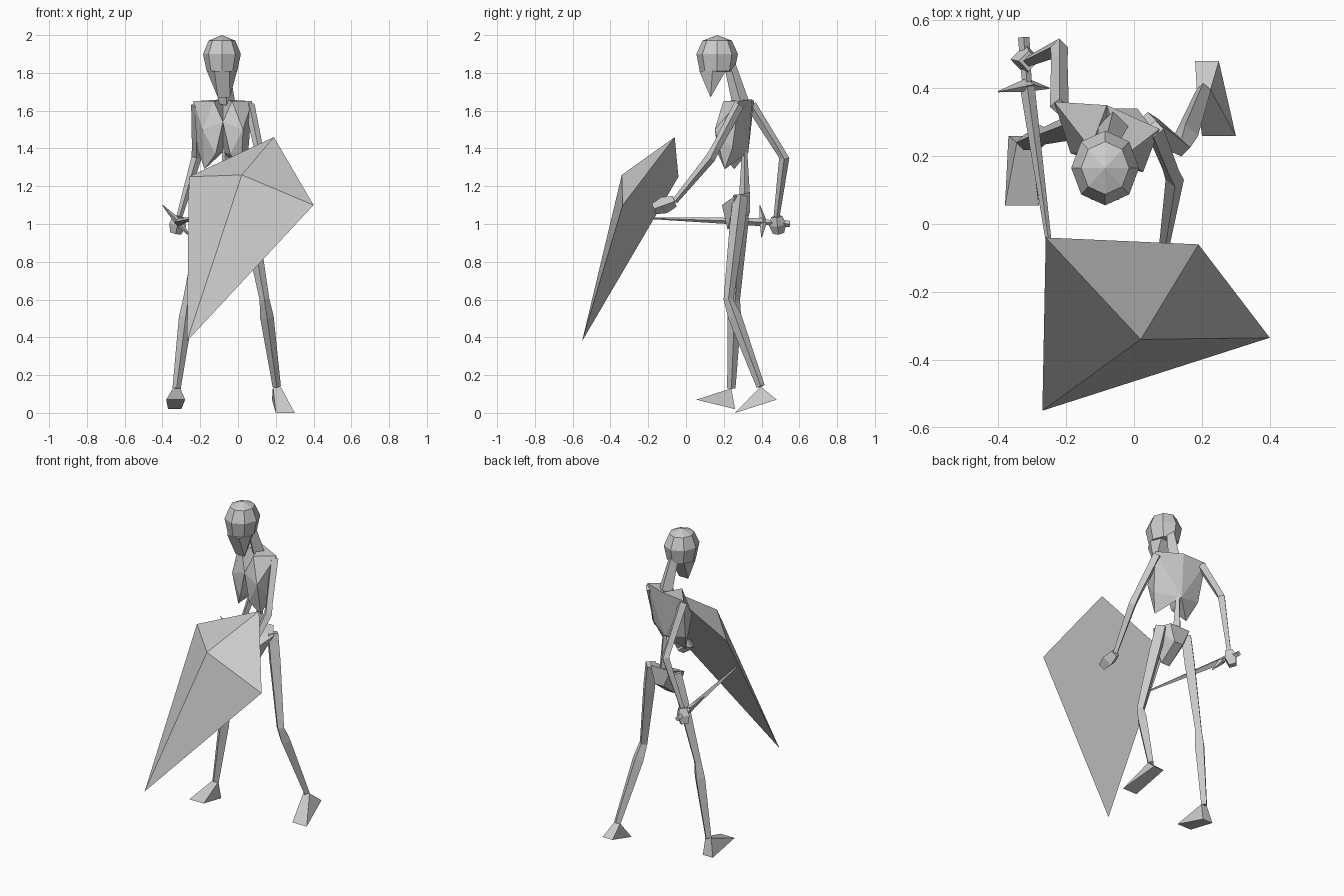
import bpy
import bmesh
from mathutils import Vector

cube = bpy.data.objects.get("Cube")
if cube:
    bpy.data.objects.remove(cube, do_unlink=True)

grey = bpy.data.materials.new("bone_grey")
grey.use_nodes = True
tone = (0.6, 0.6, 0.6, 1)
grey.diffuse_color = tone
grey.node_tree.nodes["Principled BSDF"].inputs["Base Color"].default_value = tone


def finish(name, bm):
    """Turn a bmesh into a flat-shaded grey object."""
    bmesh.ops.recalc_face_normals(bm, faces=bm.faces)
    mesh = bpy.data.meshes.new(name)
    bm.to_mesh(mesh)
    bm.free()
    mesh.materials.append(grey)
    part = bpy.data.objects.new(name, mesh)
    bpy.context.collection.objects.link(part)


def hull(name, points):
    """Faceted solid wrapped around a few corner points."""
    bm = bmesh.new()
    for point in points:
        bm.verts.new(point)
    result = bmesh.ops.convex_hull(bm, input=bm.verts)
    inside = [item for item in result["geom_interior"]
              if isinstance(item, bmesh.types.BMVert)]
    bmesh.ops.delete(bm, geom=inside, context="VERTS")
    finish(name, bm)


def wedge(name, bars):
    """Solid wrapped around crosswise bars, each a centre and a half width."""
    cross = Vector((1, 0, 0))
    hull(name, [Vector(centre) + cross * half * sign
                for centre, half in bars for sign in (-1, 1)])


def limb(name, joints, widths):
    """Four-sided bone through the joints, with a half width at each."""
    bm = bmesh.new()
    points = [Vector(joint) for joint in joints]
    last = len(points) - 1
    rings = []
    for index, (point, width) in enumerate(zip(points, widths)):
        before, after = points[max(index - 1, 0)], points[min(index + 1, last)]
        axis = (after - before).normalized()
        steep = abs(axis.y) < 0.8
        guide = Vector((0, 1, 0)) if steep else Vector((0, 0, 1))
        side = axis.cross(guide).normalized() * width
        depth = side.cross(axis)
        rings.append([bm.verts.new(point + offset)
                      for offset in (side, depth, -side, -depth)])
    for lower, upper in zip(rings, rings[1:]):
        for k in range(4):
            bm.faces.new((lower[k - 1], lower[k], upper[k], upper[k - 1]))
    bm.faces.new(rings[0])
    bm.faces.new(rings[-1])
    finish(name, bm)


def leg(side, hip, knee, ankle, heel, toe):
    """Thigh, knee, calf and a wedge-shaped foot."""
    hip, knee, ankle = Vector(hip), Vector(knee), Vector(ankle)
    thigh = hip.lerp(knee, 0.3)
    calf = knee.lerp(ankle, 0.2)
    limb(side + "_leg", (hip, thigh, knee, calf, ankle),
         (0.04, 0.04, 0.026, 0.036, 0.022))
    wedge(side + "_foot", ((ankle, 0.02), (heel, 0.035), (toe, 0.05)))


def arm(side, shoulder, elbow, wrist, fingers):
    """Upper arm, knobbly elbow, forearm and a fist."""
    shoulder, elbow = Vector(shoulder), Vector(elbow)
    wrist, fingers = Vector(wrist), Vector(fingers)
    above = elbow.lerp(shoulder, 0.2)
    limb(side + "_arm", (shoulder, above, elbow, wrist),
         (0.028, 0.024, 0.027, 0.016))
    palm = wrist.lerp(fingers, 0.5)
    limb(side + "_hand", (wrist, palm, fingers), (0.03, 0.045, 0.03))


# Skull: coarse ball with a full lower ring and a flat underside
bm = bmesh.new()
bmesh.ops.create_uvsphere(bm, u_segments=8, v_segments=4, radius=0.1)
crown = Vector((-0.085, 0.165, 1.9))
for vert in bm.verts:
    below = vert.co.z < -0.01
    vert.co.x *= 1.15 if below else 1
    vert.co.y *= 1.3 if below else 1.1
    if -0.09 < vert.co.z < -0.01:
        vert.co.z -= 0.02
    vert.co += crown
finish("skull", bm)

# Jaw, neck and spine
wedge("jaw", (((-0.085, 0.07, 1.81), 0.04), ((-0.085, 0.14, 1.81), 0.08),
              ((-0.08, 0.21, 1.81), 0.05), ((-0.075, 0.13, 1.67), 0.032)))
limb("neck", ((-0.08, 0.23, 1.85), (-0.06, 0.29, 1.64)), (0.03, 0.045))
limb("spine", ((-0.07, 0.31, 1.42), (-0.06, 0.31, 1.13)), (0.012, 0.03))

# Ribcage: two mirrored lobes on a chest turned towards its right
across = Vector((0.97, -0.25, 0))
half_chest = {
    "breastbone": (0, 0.18, 1.54),
    "nape": (0, 0.35, 1.66),
    "small_of_back": (0, 0.33, 1.38),
    "shoulder": (0.16, 0.32, 1.65),
    "collar": (0.05, 0.21, 1.65),
    "breast": (0.11, 0.18, 1.5),
    "lowest_rib": (0.1, 0.23, 1.29),
    "front_rib": (0.04, 0.18, 1.37),
    "flank": (0.14, 0.28, 1.4),
}
for side, sign in (("right", -1), ("left", 1)):
    hull(side + "_ribs", [Vector((-0.08, y, z)) + across * out * sign
                          for out, y, z in half_chest.values()])

# Pelvis: wide crest tapering down to a point
wedge("pelvis", (((-0.05, 0.26, 1.15), 0.12), ((-0.06, 0.34, 1.17), 0.07),
                 ((-0.05, 0.19, 1.1), 0.07), ((-0.05, 0.22, 0.97), 0.03),
                 ((-0.05, 0.34, 1.06), 0.03)))

# Legs in mid stride
leg("right", hip=(-0.14, 0.3, 1.15), knee=(-0.265, 0.26, 0.6),
    ankle=(-0.325, 0.24, 0.13), heel=(-0.335, 0.26, 0.02),
    toe=(-0.33, 0.055, 0.07))
leg("left", hip=(0.04, 0.29, 1.15), knee=(0.14, 0.225, 0.6),
    ankle=(0.205, 0.395, 0.14), heel=(0.215, 0.48, 0.07),
    toe=(0.25, 0.26, 0))

# Arms: one draws the sword back, the other carries the shield
arm("right", shoulder=(-0.22, 0.345, 1.63), elbow=(-0.22, 0.52, 1.35),
    wrist=(-0.31, 0.48, 1.04), fingers=(-0.33, 0.49, 0.95))
arm("left", shoulder=(0.06, 0.28, 1.63), elbow=(0.12, 0.13, 1.35),
    wrist=(0.09, -0.06, 1.12), fingers=(0.09, -0.17, 1.08))

# Sword
guard = Vector((-0.315, 0.41, 1.01))
limb("sword_blade", ((-0.235, -0.17, 1.03), guard), (0.005, 0.022))
limb("sword_grip", (guard, (-0.325, 0.55, 1)), (0.014, 0.017))
limb("sword_guard", ((-0.4, 0.39, 1.1), guard, (-0.25, 0.4, 0.93)),
     (0.002, 0.02, 0.002))

# Shield: four front panels raised to a boss, closed by a flat back
bm = bmesh.new()
boss = bm.verts.new((0.02, -0.34, 1.26))
rim = [bm.verts.new(corner) for corner in (
    (-0.26, -0.04, 1.25), (0.19, -0.06, 1.46),
    (0.4, -0.335, 1.1), (-0.27, -0.55, 0.38))]
for k in range(4):
    bm.faces.new((rim[k - 1], rim[k], boss))
bm.faces.new(rim)
finish("shield", bm)
